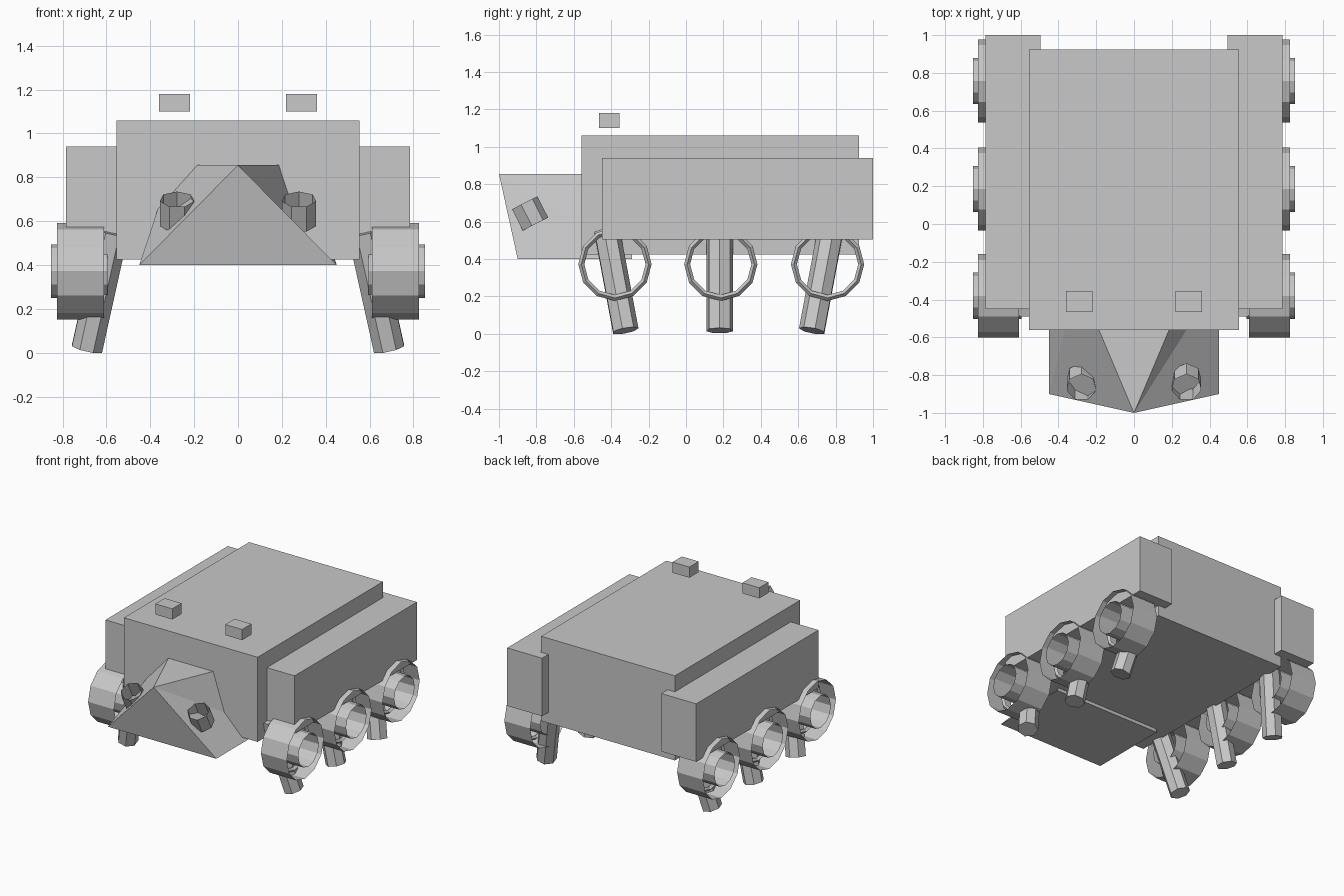
import bpy, bmesh, math
from mathutils import Vector

cube = bpy.data.objects.get("Cube")
if cube:
    bpy.data.objects.remove(cube, do_unlink=True)

grey = bpy.data.materials.new("light_grey")
grey.use_nodes = True
COLOUR = (0.58, 0.58, 0.58, 1)
grey.diffuse_color = COLOUR
grey.node_tree.nodes["Principled BSDF"].inputs["Base Color"].default_value = COLOUR


def add(name, bm):
    mesh = bpy.data.meshes.new(name)
    bm.to_mesh(mesh)
    bm.free()
    mesh.materials.append(grey)
    obj = bpy.data.objects.new(name, mesh)
    bpy.context.collection.objects.link(obj)
    return obj


def box(name, low, high):
    low, high = Vector(low), Vector(high)
    bm = bmesh.new()
    bmesh.ops.create_cube(bm, size=1)
    bmesh.ops.scale(bm, vec=high - low, verts=bm.verts)
    bmesh.ops.translate(bm, vec=(low + high) / 2, verts=bm.verts)
    return add(name, bm)


def tube(name, start, end, radius, sides, capped=False):
    """Prism between two points, open at both ends unless capped."""
    start, end = Vector(start), Vector(end)
    axis = end - start
    bm = bmesh.new()
    bmesh.ops.create_cone(bm, cap_ends=capped, segments=sides,
                          radius1=radius, radius2=radius, depth=axis.length)
    obj = add(name, bm)
    obj.rotation_euler = axis.to_track_quat('Z', 'Y').to_euler()
    obj.location = (start + end) / 2
    return obj


def ring(name, centre, major, minor, sides):
    """Faceted ring around the x axis with a diamond section."""
    bm = bmesh.new()
    section = [(major + minor, 0), (major, minor), (major - minor, 0), (major, -minor)]
    loops = []
    for i in range(sides):
        a = math.tau * i / sides
        loops.append([bm.verts.new((x, r * math.cos(a), r * math.sin(a)))
                      for r, x in section])
    for i in range(sides):
        p, q = loops[i], loops[(i + 1) % sides]
        for k in range(4):
            n = (k + 1) % 4
            bm.faces.new((p[k], q[k], q[n], p[n]))
    bmesh.ops.recalc_face_normals(bm, faces=bm.faces)
    obj = add(name, bm)
    obj.location = centre
    return obj


# Main hull
box("hull", (-0.555, -0.56, 0.425), (0.555, 0.925, 1.06))

# Wedge-shaped nose
bm = bmesh.new()
tip = bm.verts.new((0, -1, 0.855))
top_r, top_l = [bm.verts.new((x, -0.29, 0.855)) for x in (-0.3, 0.3)]
back_r, back_l = [bm.verts.new((x, -0.29, 0.4)) for x in (-0.45, 0.45)]
front_r, front_l = [bm.verts.new((x, -0.9, 0.4)) for x in (-0.45, 0.45)]
for face in ((tip, front_r, front_l), (tip, top_l, top_r),
             (tip, front_l, back_l), (tip, back_l, top_l),
             (tip, top_r, front_r), (top_r, back_r, front_r),
             (front_r, back_r, back_l, front_l), (top_r, top_l, back_l, back_r)):
    bm.faces.new(face)
bmesh.ops.recalc_face_normals(bm, faces=bm.faces)
add("nose", bm)

WHEEL_Z = 0.372
for side, s in (("right", -1), ("left", 1)):
    # Side pods and roof blocks
    xs = sorted((s * 0.495, s * 0.785))
    box(side + "_side_pod", (xs[0], -0.45, 0.505), (xs[1], 1.0, 0.94))
    xs = sorted((s * 0.22, s * 0.36))
    box(side + "_roof_block", (xs[0], -0.465, 1.1), (xs[1], -0.355, 1.18))

    # Open eye tube set into the nose
    tube(side + "_eye", (s * 0.278, -0.808, 0.585), (s * 0.278, -0.866, 0.699), 0.08, 7)

    # Wheels and splayed legs
    for place, wheel_y, foot_y, lean in (("front", -0.38, -0.325, -0.1),
                                         ("middle", 0.186, 0.18, 0),
                                         ("rear", 0.757, 0.675, 0.1)):
        name = side + "_" + place
        tube(name + "_tyre", (s * 0.61, wheel_y, WHEEL_Z),
             (s * 0.825, wheel_y, WHEEL_Z), 0.22, 12)
        tube(name + "_hub", (s * 0.595, wheel_y, WHEEL_Z),
             (s * 0.852, wheel_y, WHEEL_Z), 0.122, 12)
        ring(name + "_rim", (s * 0.72, wheel_y, WHEEL_Z), 0.18, 0.016, 12)
        tube(name + "_leg", (s * 0.688, foot_y, 0.017),
             (s * 0.57, foot_y + lean, 0.55), 0.072, 7, capped=True)
